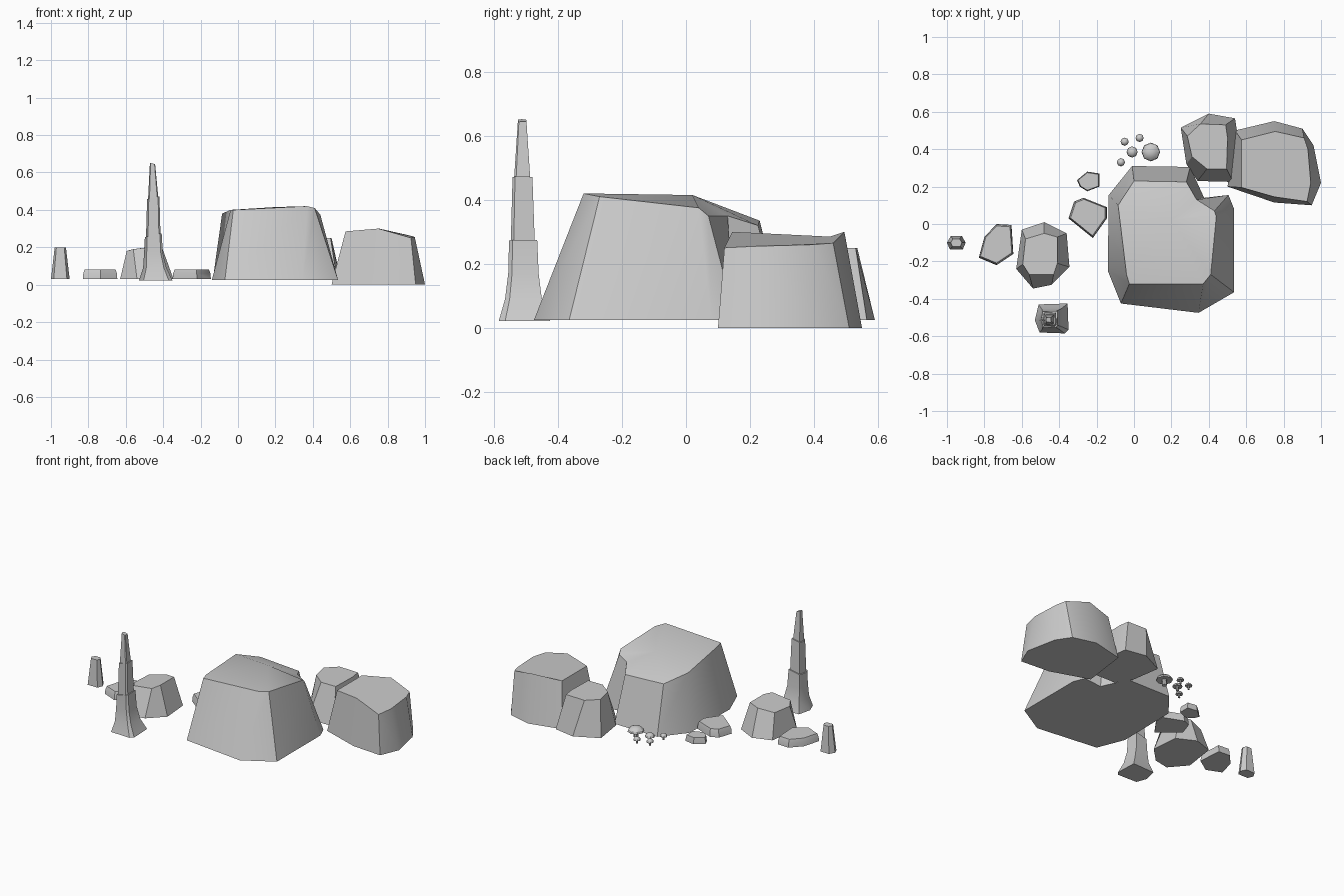
import bpy, math
from mathutils import Vector

if "Cube" in bpy.data.objects:
    bpy.data.objects.remove(bpy.data.objects["Cube"])


def finish(name, verts, faces, angle):
    me = bpy.data.meshes.new(name)
    me.from_pydata(verts, [], faces)
    ob = bpy.data.objects.new(name, me)
    bpy.context.collection.objects.link(ob)
    import bmesh
    bm = bmesh.new()
    bm.from_mesh(me)
    bmesh.ops.recalc_face_normals(bm, faces=bm.faces)
    bm.to_mesh(me)
    bm.free()
    bpy.ops.object.select_all(action='DESELECT')
    ob.select_set(True)
    bpy.context.view_layer.objects.active = ob
    bpy.ops.object.shade_smooth_by_angle(angle=math.radians(angle))
    return ob


def loft(name, rings, peak=None, angle=35):
    """Skin rings of equal length, cap the ends (fan to a peak if given)."""
    n = len(rings[0])
    verts = [p for r in rings for p in r]
    faces = [list(range(n))]
    for k in range(len(rings) - 1):
        for i in range(n):
            j = (i + 1) % n
            faces.append([k*n + i, k*n + j, (k+1)*n + j, (k+1)*n + i])
    last = (len(rings) - 1) * n
    if peak:
        verts.append(peak)
        faces += [[last + i, last + (i + 1) % n, len(verts) - 1] for i in range(n)]
    else:
        faces.append([last + i for i in range(n)])
    return finish(name, verts, faces, angle)


def flat(points, z):
    return [(x, y, z) for x, y in points]


def inset(points, s, z):
    cx = sum(p[0] for p in points) / len(points)
    cy = sum(p[1] for p in points) / len(points)
    return [(cx + (x-cx)*s, cy + (y-cy)*s, z) for x, y in points]


# Large central rock with a notch in its back right corner
base = [(-.07, -.425), (.345, -.475), (.535, -.365), (.535, .08), (.505, .155),
        (.375, .14), (.30, .305), (-.01, .31), (-.135, .155), (-.14, -.25)]
top = [(-.025, -.32, .40), (.37, -.32, .42), (.41, -.27, .41), (.44, .04, .375), (.43, .07, .35),
       (.335, .13, .35), (.28, .225, .32), (.0, .23, .335), (-.085, .10, .38), (-.04, -.27, .40)]
loft("large_rock", [flat(base, .025), top], peak=(.2, .02, .415), angle=50)

# Right rock
base = [(.50, .20), (.54, .50), (.75, .55), (.90, .51), (.96, .42), (1.0, .22), (.95, .10), (.75, .115)]
top = [(.575, .195, .285), (.575, .45, .285), (.755, .495, .30), (.91, .46, .265),
       (.93, .40, .26), (.945, .22, .255), (.925, .12, .25), (.75, .145, .30)]
loft("right_rock", [flat(base, 0), top])

# Rock behind the right side
base = [(.25, .515), (.40, .59), (.54, .565), (.55, .50), (.53, .225), (.34, .23), (.28, .32)]
top = [(.285, .47), (.355, .535), (.49, .53), (.50, .46), (.495, .295), (.39, .295), (.31, .36)]
loft("back_rock", [flat(base, .025), flat(top, .25)], angle=25)

# Left rock
base = [(-.63, -.24), (-.60, -.03), (-.48, .01), (-.36, -.05), (-.345, -.23), (-.44, -.325), (-.54, -.345)]
top = [(-.595, -.215, .18), (-.58, -.08, .185), (-.48, -.05, .2), (-.41, -.07, .21),
       (-.41, -.21, .21), (-.43, -.27, .205), (-.56, -.27, .19)]
loft("left_rock", [flat(base, .03), top], angle=25)

# Low flat stones
stones = {
    "left_flat_stone": ([(-.83, -.18), (-.80, -.07), (-.735, 0), (-.655, -.005), (-.645, -.16), (-.735, -.22)], .08),
    "middle_flat_stone": ([(-.35, .03), (-.32, .12), (-.27, .14), (-.145, .09), (-.145, .03), (-.22, -.075)], .08),
    "small_flat_stone": ([(-.305, .235), (-.25, .28), (-.185, .27), (-.185, .2), (-.25, .175), (-.29, .2)], .07),
}
for name, (outline, z) in stones.items():
    loft(name, [flat(outline, .03), inset(outline, .97, z - .02), inset(outline, .90, z)])

# Short post stone
base = [(-1, -.10), (-.98, -.065), (-.92, -.065), (-.90, -.10), (-.915, -.135), (-.985, -.135)]
loft("post_stone", [flat(base, .03), inset(base, .6, .2)], angle=20)

# Spire: flared foot and two stepped tiers
foot = [(-.51, -.43), (-.355, -.425), (-.35, -.565), (-.37, -.585), (-.505, -.58), (-.53, -.515)]


def spire_ring(cx, cy, w, d, z, tilt=0):
    return [(cx + (x + .44)/.18*w, cy + (y + .505)/.16*d, z + tilt*(x + .44)/.18) for x, y in foot]


loft("spire_foot", [flat(foot, .022), spire_ring(-.445, -.508, .125, .115, .09),
                    spire_ring(-.452, -.508, .10, .095, .17),
                    spire_ring(-.453, -.509, .09, .088, .265, .02)], angle=40)
loft("spire_middle", [spire_ring(-.453, -.51, .078, .076, .25), spire_ring(-.453, -.511, .066, .062, .465, .015)])
loft("spire_tip", [spire_ring(-.453, -.512, .056, .052, .455), spire_ring(-.457, -.512, .028, .027, .648, -.008)])

# Mushrooms: lathed stem and domed cap
profile = [(.30, 0), (.25, .55), (.30, .8), (1, .75), (.95, 1.0), (.65, 1.3), (.25, 1.45)]
for i, (x, y, r) in enumerate([(.09, .385, .05), (-.01, .385, .03), (-.05, .44, .022),
                               (.03, .46, .022), (-.07, .33, .022)]):
    h = .6*r + .016
    rings = [[(x + r*a*math.cos(t*math.pi/4), y + r*a*math.sin(t*math.pi/4), .03 + b*h)
              for t in range(8)] for a, b in profile]
    loft(f"mushroom_{i + 1}", rings, angle=30)
